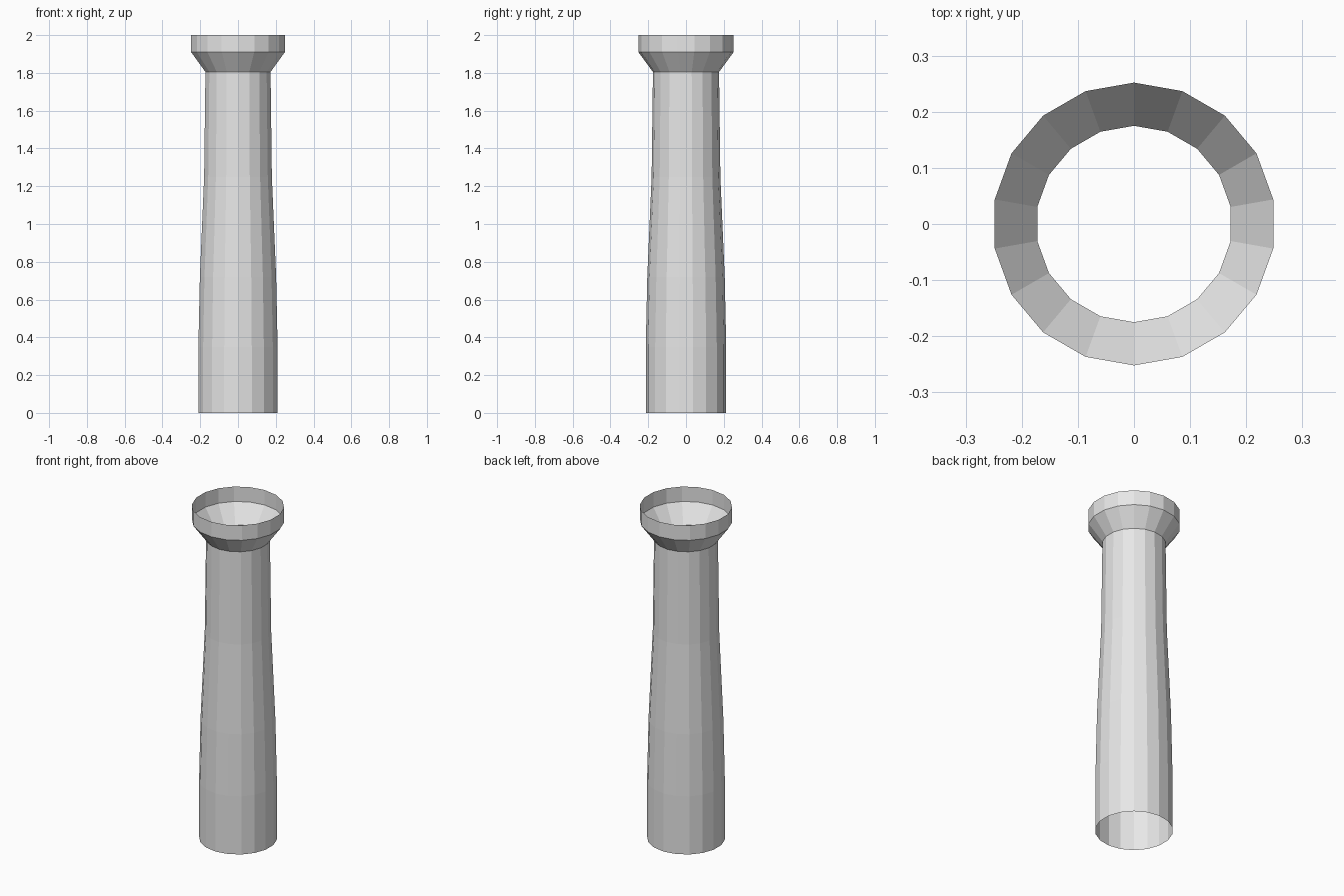
import bpy
import bmesh
from math import cos, sin, pi

cube = bpy.data.objects.get("Cube")
if cube:
    bpy.data.objects.remove(cube, do_unlink=True)

SIDES = 18

# One plain grey for the whole column
grey = bpy.data.materials.new("light_grey")
grey.use_nodes = True
grey.diffuse_color = (0.8, 0.8, 0.8, 1)
grey.node_tree.nodes["Principled BSDF"].inputs["Base Color"].default_value = (0.8, 0.8, 0.8, 1)


def open_tube(name, profile):
    """Flat-sided open shell turned from (radius, height) pairs."""
    bm = bmesh.new()
    rings = []
    for radius, z in profile:
        angles = [pi / 2 + 2 * pi * i / SIDES for i in range(SIDES)]
        rings.append([bm.verts.new((radius * cos(a), radius * sin(a), z)) for a in angles])
    for low, high in zip(rings, rings[1:]):
        for i in range(SIDES):
            j = (i + 1) % SIDES
            bm.faces.new((low[i], low[j], high[j], high[i]))
    mesh = bpy.data.meshes.new(name)
    bm.to_mesh(mesh)
    bm.free()
    mesh.materials.append(grey)
    obj = bpy.data.objects.new(name, mesh)
    bpy.context.collection.objects.link(obj)
    return obj


# Gently tapering shaft, open at the foot
open_tube("column_shaft", [(0.213, 0), (0.213, 0.35), (0.205, 0.72), (0.182, 1.25), (0.175, 1.805)])

# Flared collar with an upright rim, open at the top
open_tube("column_collar", [(0.175, 1.805), (0.252, 1.91), (0.252, 2)])
